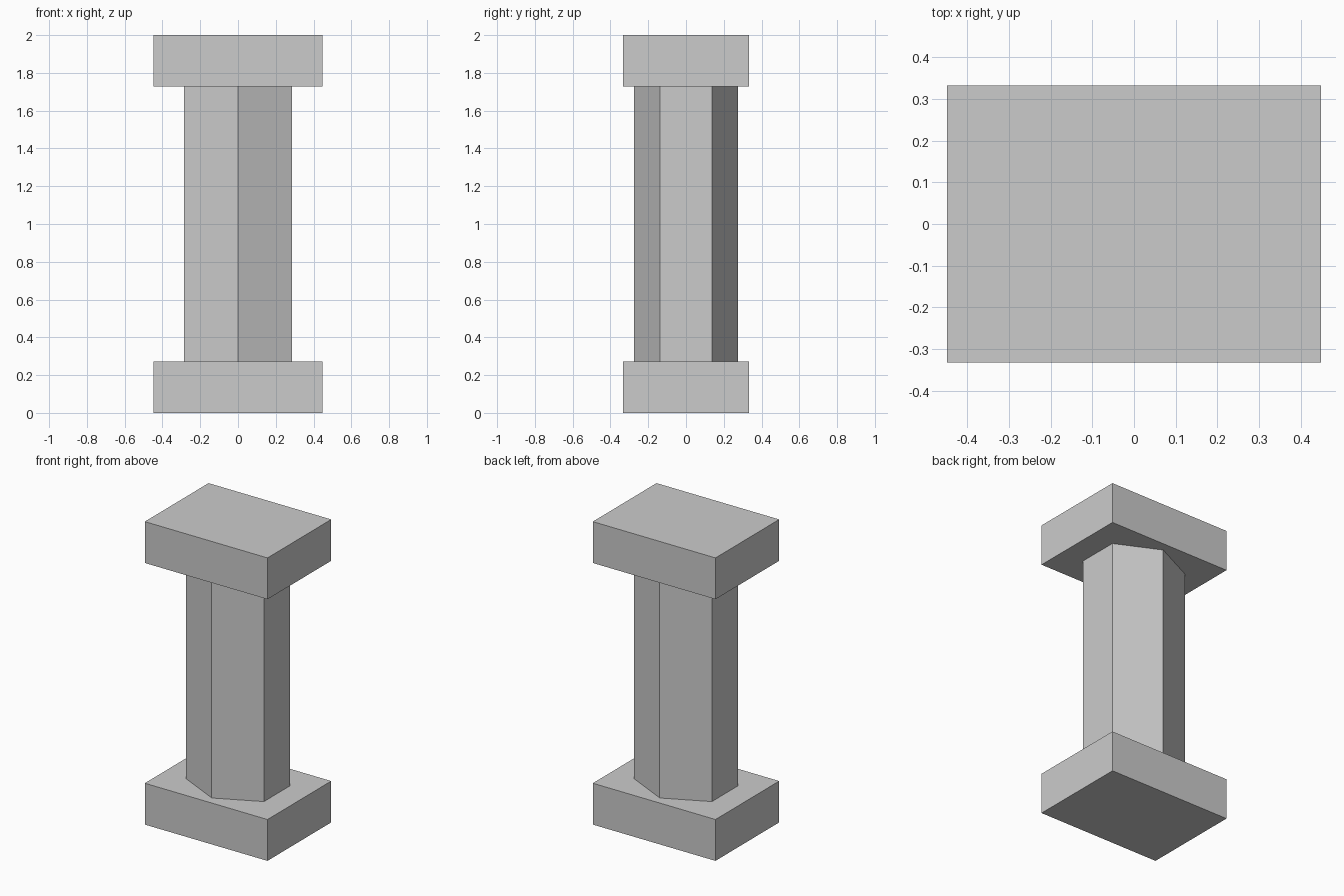
import bpy
import math

if "Cube" in bpy.data.objects:
    bpy.data.objects.remove(bpy.data.objects["Cube"])

SLAB_X, SLAB_Y, SLAB_H = 0.896, 0.665, 0.273
HEIGHT = 2.0


def add_slab(name, z):
    bpy.ops.mesh.primitive_cube_add(size=1, location=(0, 0, z))
    slab = bpy.context.object
    slab.name = name
    slab.dimensions = (SLAB_X, SLAB_Y, SLAB_H)
    bpy.ops.object.transform_apply(location=False, rotation=False, scale=True)


# Matching rectangular base and cap
add_slab("base_slab", SLAB_H / 2)
add_slab("top_slab", HEIGHT - SLAB_H / 2)

# Six-sided shaft, corners facing front and back, stretched sideways
bpy.ops.mesh.primitive_cylinder_add(
    vertices=6, radius=1, depth=HEIGHT - 2 * SLAB_H, location=(0, 0, HEIGHT / 2))
shaft = bpy.context.object
shaft.name = "hexagonal_shaft"
shaft.scale = (0.285 / math.cos(math.radians(30)), 0.274, 1)
bpy.ops.object.transform_apply(location=False, rotation=False, scale=True)
